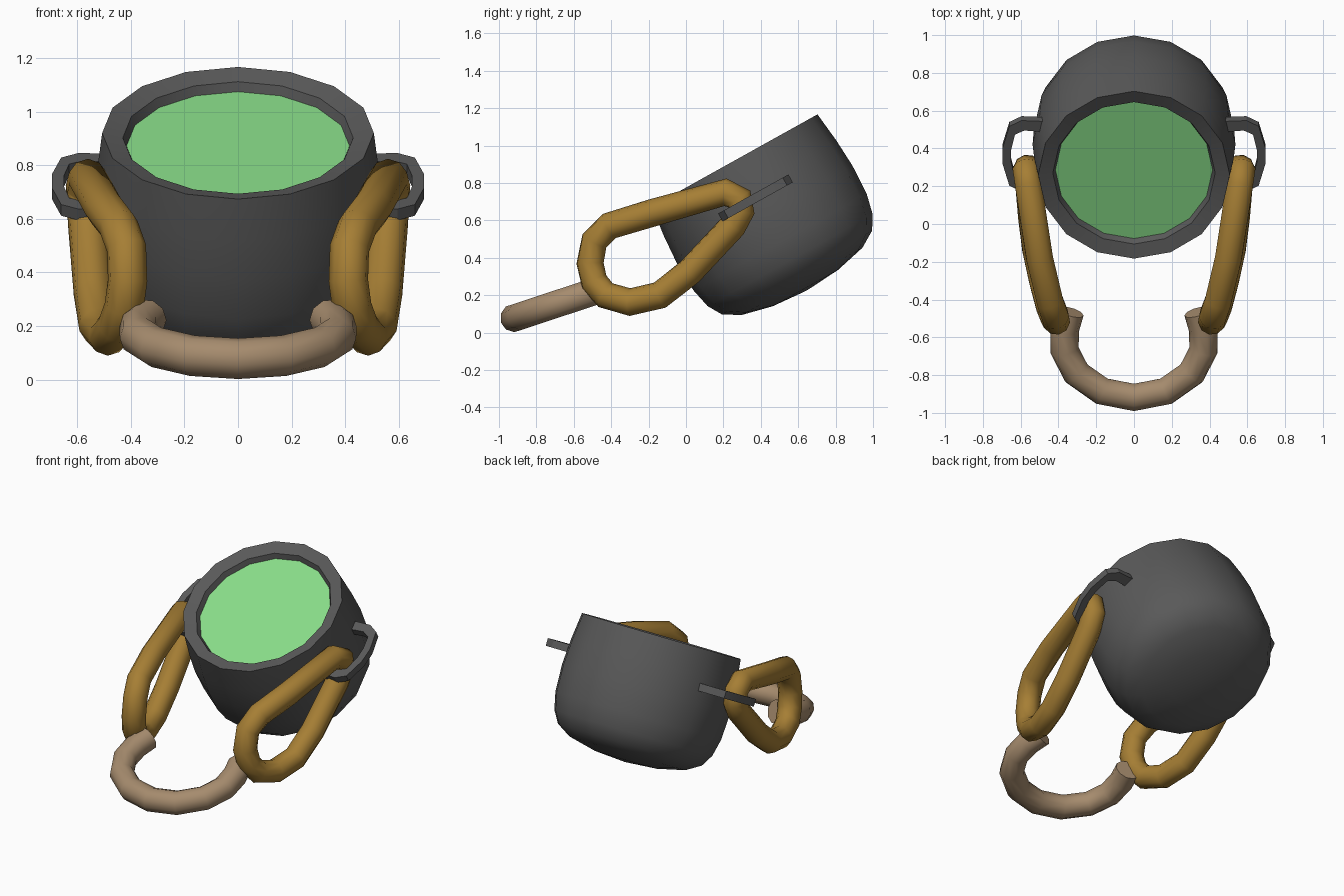
import bpy, bmesh, math
from mathutils import Matrix, Vector

if "Cube" in bpy.data.objects:
    bpy.data.objects.remove(bpy.data.objects["Cube"])

TILT = Matrix.Translation((0, 0.26, 0.92)) @ Matrix.Rotation(math.radians(29.1), 4, 'X')


def mat(name, rgb):
    m = bpy.data.materials.new(name)
    m.diffuse_color = (*rgb, 1)
    m.use_nodes = True
    m.node_tree.nodes["Principled BSDF"].inputs["Base Color"].default_value = m.diffuse_color
    return m


IRON = mat("dark_iron", (0.1, 0.1, 0.1))
GREEN = mat("green_liquid", (0.25, 0.72, 0.25))
BRASS = mat("brass", (0.38, 0.21, 0.035))
TAN = mat("tan_metal", (0.38, 0.26, 0.155))


def smooth(ob, angle):
    bpy.ops.object.select_all(action='DESELECT')
    ob.select_set(True)
    bpy.context.view_layer.objects.active = ob
    bpy.ops.object.shade_smooth_by_angle(angle=math.radians(angle))


def finish(name, bm, material, angle=35, matrix=None):
    bmesh.ops.recalc_face_normals(bm, faces=bm.faces)
    if matrix:
        bm.transform(matrix)
    me = bpy.data.meshes.new(name)
    bm.to_mesh(me)
    bm.free()
    me.materials.append(material)
    ob = bpy.data.objects.new(name, me)
    bpy.context.collection.objects.link(ob)
    smooth(ob, angle)
    return ob


def lathe(name, profile, material, sides=16):
    bm = bmesh.new()
    vs = [bm.verts.new((r, 0, z)) for r, z in profile]
    es = [bm.edges.new(p) for p in zip(vs, vs[1:])]
    bmesh.ops.spin(bm, geom=vs + es, axis=(0, 0, 1), cent=(0, 0, 0),
                   angle=math.tau, steps=sides, use_duplicate=False)
    bmesh.ops.remove_doubles(bm, verts=bm.verts, dist=0.0005)
    return finish(name, bm, material, 35, TILT)


def tube(name, points, radius, material, closed=False, sides=10):
    # Sweep a round section along a path with mitred joints
    pts = [Vector(p) for p in points]
    n = len(pts)
    bm = bmesh.new()
    rings = []
    normal = None
    if closed:
        c = sum(pts, Vector()) / n
        normal = sum(((pts[i] - c).cross(pts[(i + 1) % n] - c) for i in range(n)), Vector())
    else:
        normal = (pts[0] - pts[n // 2]).cross(pts[-1] - pts[n // 2])
    normal.normalize()
    for i, p in enumerate(pts):
        a = pts[(i - 1) % n] if closed or i else p
        b = pts[(i + 1) % n] if closed or i < n - 1 else p
        d1, d2 = (p - a), (b - p)
        t = (d1.normalized() + d2.normalized()).normalized()
        side = t.cross(normal).normalized()
        up = side.cross(t)
        rings.append([bm.verts.new(p + radius * (side * math.cos(k * math.tau / sides)
                                                 + up * math.sin(k * math.tau / sides)))
                      for k in range(sides)])
    pairs = list(zip(rings, rings[1:])) + ([(rings[-1], rings[0])] if closed else [])
    for r, q in pairs:
        for k in range(sides):
            j = (k + 1) % sides
            bm.faces.new((r[k], r[j], q[j], q[k]))
    if not closed:
        bm.faces.new(rings[0])
        bm.faces.new(rings[-1])
    return finish(name, bm, material, 60)


# Tilted pot with a bevelled rim and rounded base
lathe("pot", [(0.41, -0.07), (0.43, -0.02), (0.507, 0), (0.527, -0.17), (0.537, -0.33),
              (0.53, -0.5), (0.505, -0.61), (0.46, -0.685), (0.37, -0.74),
              (0.2, -0.78), (0, -0.795)], IRON)

# Liquid surface
lathe("liquid", [(0.417, -0.055), (0, -0.055)], GREEN)

# Flat side brackets, parallel to the rim: (outer, inner) points for half the loop
HALF = [((0.48, 0.21), (0.48, 0.145)), ((0.595, 0.215), (0.58, 0.155)),
        ((0.66, 0.18), (0.63, 0.13)), ((0.695, 0.05), (0.65, 0.04))]
LOOP = HALF + [tuple((x, -y) for x, y in pair) for pair in reversed(HALF)]

# Links: centre line through bracket and grip
LINK = [(0.56, 0.21, 0.75), (0.57, 0.285, 0.715), (0.565, 0.295, 0.65), (0.56, 0.25, 0.57),
        (0.54, 0.02, 0.325), (0.52, -0.14, 0.2), (0.485, -0.30, 0.163), (0.45, -0.43, 0.2),
        (0.425, -0.49, 0.27), (0.412, -0.513, 0.37), (0.416, -0.49, 0.49),
        (0.445, -0.41, 0.57), (0.50, -0.18, 0.64)]

for s, tag in ((-1, "left"), (1, "right")):
    bm = bmesh.new()
    st = [[bm.verts.new((s * p[0], p[1], z)) for p, z in
           ((o, -0.205), (i, -0.205), (i, -0.253), (o, -0.253))] for o, i in LOOP]
    for a, b in zip(st, st[1:]):
        for k in range(4):
            j = (k + 1) % 4
            bm.faces.new((a[k], a[j], b[j], b[k]))
    bm.faces.new(st[0])
    bm.faces.new(st[-1])
    finish("bracket_" + tag, bm, IRON, 20, TILT)
    tube("link_" + tag, [(s * x, y, z) for x, y, z in LINK], 0.074, BRASS, closed=True)

# Curved grip joining the two links
GRIP = [(0.34, -0.465), (0.367, -0.56), (0.367, -0.67), (0.305, -0.79), (0.17, -0.885)]
path = GRIP + [(0, -0.918)] + [(-x, y) for x, y in reversed(GRIP)]
tube("grip", [(x, y, 0.078 + (y + 0.918) * 0.33) for x, y in path], 0.076, TAN)
